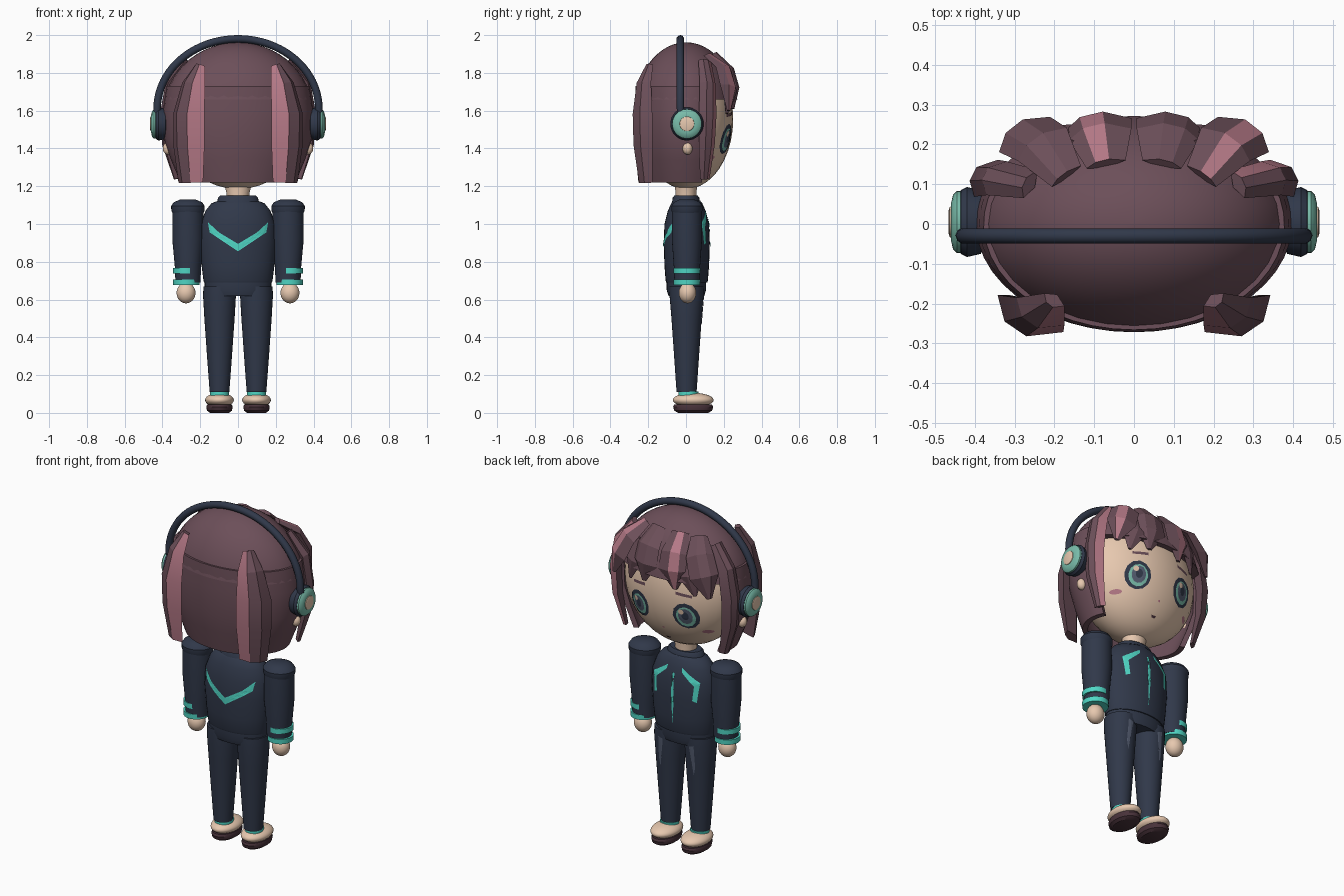
import bpy, bmesh, math
from mathutils import Vector

if "Cube" in bpy.data.objects:
    bpy.data.objects.remove(bpy.data.objects["Cube"])


def material(name, rgb):
    m = bpy.data.materials.new(name)
    m.use_nodes = True
    m.diffuse_color = (*rgb, 1)
    m.node_tree.nodes["Principled BSDF"].inputs["Base Color"].default_value = (*rgb, 1)
    return m


PLUM = material("plum hair", (0.15, 0.078, 0.10))
PINK = material("pink streak", (0.46, 0.19, 0.24))
SKIN = material("skin", (0.80, 0.58, 0.43))
NAVY = material("navy cloth", (0.030, 0.040, 0.068))
TEAL = material("bright teal", (0.08, 0.68, 0.56))
MINT = material("mint", (0.19, 0.50, 0.40))
SLATE = material("slate", (0.09, 0.11, 0.165))
SOLE = material("dark sole", (0.065, 0.032, 0.042))


def finish(name, bm, mats, angle=35, recalc=True):
    if recalc:
        bmesh.ops.recalc_face_normals(bm, faces=bm.faces)
    me = bpy.data.meshes.new(name)
    bm.to_mesh(me)
    bm.free()
    ob = bpy.data.objects.new(name, me)
    bpy.context.collection.objects.link(ob)
    for m in mats:
        me.materials.append(m)
    if angle:
        bpy.ops.object.select_all(action="DESELECT")
        ob.select_set(True)
        bpy.context.view_layer.objects.active = ob
        bpy.ops.object.shade_smooth_by_angle(angle=math.radians(angle))
    return ob


def loft(name, rings, mats, closed=True, caps=True, angle=35, stripe=None):
    """Skin a list of point rings; column 'stripe' gets the second material."""
    bm = bmesh.new()
    rows = [[bm.verts.new(p) for p in r] for r in rings]
    n = len(rows[0])
    for a, b in zip(rows, rows[1:]):
        for i in range(n if closed else n - 1):
            j = (i + 1) % n
            f = bm.faces.new((a[i], a[j], b[j], b[i]))
            f.material_index = int(i == stripe)
    if caps:
        bm.faces.new(rows[0])
        bm.faces.new(rows[-1])
    return finish(name, bm, mats, angle)


def ellipse(z, rx, ry, cx=0, cy=0, n=32):
    return [(cx + rx * math.cos(2 * math.pi * i / n), cy + ry * math.sin(2 * math.pi * i / n), z)
            for i in range(n)]


def stack(name, rows, mat, cx=0, cy=0, angle=35):
    return loft(name, [ellipse(z, rx, ry, cx, cy) for z, rx, ry in rows], [mat], angle=angle)


def ball(name, c, r, mat):
    bm = bmesh.new()
    bmesh.ops.create_uvsphere(bm, u_segments=32, v_segments=20, radius=1)
    for v in bm.verts:
        v.co = Vector([c[k] + r[k] * v.co[k] for k in range(3)])
    return finish(name, bm, [mat], 60)


def disc(name, s, y, z, rows, mat):
    """Turned part whose axis runs along x; rows are (x, radius)."""
    return loft(name, [[(s * x, y + r * math.cos(t * math.pi / 16), z + r * math.sin(t * math.pi / 16))
                        for t in range(32)] for x, r in rows], [mat])


def lock(name, s, path, stripe=None):
    """Faceted hair lock; path rows are (x, y, z, half width, half depth)."""
    pts = [Vector(p[:3]) for p in path]
    rings = []
    for i, p in enumerate(path):
        t = (pts[min(i + 1, len(pts) - 1)] - pts[max(i - 1, 0)]).normalized()
        n = Vector((p[0] / 0.16, p[1] / 0.078, max(0, p[2] - 1.58) / 0.145))
        n = (n - t * n.dot(t)).normalized()
        w = t.cross(n)
        ring = [pts[i] + w * a * p[3] + n * b * p[4]
                for a, b in ((-1, 0), (-.2, 1), (.5, .9), (1, 0), (0, -.8))]
        rings.append([(s * q.x, q.y, q.z) for q in ring])
    return loft(name, rings, [PLUM, PINK], angle=20, stripe=stripe)


def decal(name, polys, target, side, mat, lift=0.003):
    """Thin painted plate: outlines in (x, z) pressed on to the target along y."""
    bm = bmesh.new()
    for poly in polys:
        bm.faces.new([bm.verts.new((x, 0, z)) for x, z in poly])
    bmesh.ops.triangulate(bm, faces=bm.faces)
    for _ in range(2):
        bmesh.ops.subdivide_edges(bm, edges=bm.edges, cuts=1, use_grid_fill=True)
    bmesh.ops.triangulate(bm, faces=bm.faces)
    for v in bm.verts:
        hit, loc, nor, _ = target.ray_cast(Vector((v.co.x, side, v.co.z)), Vector((0, -side, 0)))
        v.co.y = (loc.y if hit else 0) + side * lift
    bm.normal_update()
    bmesh.ops.reverse_faces(bm, faces=[f for f in bm.faces if f.normal.y * side < 0])
    return finish(name, bm, [mat], 0, recalc=False)


def oval(cx, cz, rx, rz, n=12):
    return [(cx + rx * math.cos(2 * math.pi * i / n), cz + rz * math.sin(2 * math.pi * i / n)) for i in range(n)]


# Head, neck and hair cap
head = ball("head", (0, 0, 1.555), (0.36, 0.25, 0.37), SKIN)
stack("neck", [(1.10, .06, .055), (1.16, .06, .055), (1.22, .075, .06)], SKIN)
cap = []
for i in range(13):
    a = math.radians(12 + 77 * i / 12)
    cap.append((1.58 + .382 * math.sin(a), .398 * math.cos(a), .278 * math.cos(a)))
stack("hair_cap", cap, PLUM, angle=50)

# Back hair, open at the face
shell = []
for z, a, b in ((1.73, .378, .266), (1.6, .397, .272), (1.45, .392, .268), (1.34, .355, .25), (1.22, .305, .225)):
    outer = [math.radians(-112 + 224 * i / 28) for i in range(29)]
    shell.append([(a * math.sin(t), -b * math.cos(t), z) for t in outer]
                 + [((a - .03) * math.sin(t), -(b - .03) * math.cos(t), z) for t in reversed(outer)])
loft("back_hair", shell, [PLUM], angle=40)

for s, side in ((1, "left"), (-1, "right")):
    # Hair locks
    lock("back_lock_" + side, -s, [(-.20, -.19, 1.84, .03, .02), (-.235, -.22, 1.74, .07, .04),
         (-.26, -.225, 1.58, .095, .055), (-.26, -.225, 1.42, .095, .05), (-.25, -.215, 1.22, .075, .03)], 0)
    lock("side_lock_" + side, s, [(.26, .10, 1.86, .04, .02), (.345, .115, 1.74, .05, .035),
         (.372, .115, 1.58, .055, .035), (.365, .11, 1.42, .05, .03), (.32, .10, 1.24, .03, .015)],
         0 if s > 0 else None)
    lock("outer_fringe_" + side, s, [(.17, .12, 1.89, .045, .015), (.23, .20, 1.82, .075, .03),
         (.275, .225, 1.72, .08, .035), (.31, .225, 1.60, .015, .01)], 1 if s > 0 else None)
    lock("inner_fringe_" + side, s, [(.07, .15, 1.90, .05, .015), (.085, .225, 1.81, .08, .03),
         (.09, .25, 1.72, .085, .03), (.10, .245, 1.61, .015, .01)], 1 if s < 0 else None)
    lock("under_fringe_" + side, s, [(.17, .19, 1.82, .06, .015), (.185, .225, 1.70, .07, .02),
         (.21, .215, 1.585, .01, .008)])

    # Headphone cup and ear lobe
    disc("ear_pad_" + side, s, .005, 1.53, [(.375, .06), (.385, .08), (.42, .088), (.435, .08), (.44, .06)], NAVY)
    disc("ear_cup_" + side, s, .005, 1.53, [(.43, .078), (.445, .078), (.455, .068), (.46, .045)], MINT)
    disc("ear_button_" + side, s, .005, 1.53, [(.455, .04), (.463, .038), (.466, .028)], SKIN)
    ball("ear_lobe_" + side, (s * .37, .008, 1.40), (.028, .026, .033), SKIN)

    # Eye, brow and cheek
    for part, rx, rz, dx, dz, mat, lift in (("outline", .072, .080, 0, 0, NAVY, .003),
            ("iris", .053, .062, 0, -.004, MINT, .005), ("iris_core", .039, .048, 0, 0, SLATE, .007),
            ("pupil", .019, .026, 0, .004, NAVY, .009), ("glint", .015, .015, .02, .028, SKIN, .0095)):
        decal(f"eye_{part}_{side}", [oval(s * .15 + dx, 1.45 + dz, rx, rz)], head, 1, mat, lift)
    decal("brow_" + side, [[(s * .10, 1.575), (s * .19, 1.565), (s * .19, 1.58), (s * .10, 1.592)]], head, 1, PLUM)
    decal("cheek_" + side, [oval(s * .235, 1.35, .025, .013)], head, 1, PINK)

    # Sleeve, shoulder cap, cuff and hand
    x = s * .265
    stack("sleeve_" + side, [(.69, .066, .066), (.78, .07, .07), (.92, .083, .08), (1.07, .082, .08)], NAVY, x, .005)
    stack("shoulder_" + side, [(1.05, .078, .074), (1.07, .088, .082), (1.095, .089, .083), (1.115, .075, .07),
                               (1.13, .04, .038)], NAVY, x, .005)
    for k, z in enumerate((.678, .738)):
        stack(f"cuff_band_{k}_{side}", [(z, .07, .07), (z + .029, .071, .071)], TEAL, s * .273, .005)
    ball("hand_" + side, (s * .275, .008, .635), (.05, .046, .055), SKIN)

    # Leg, ankle band and shoe
    x = s * .098
    leg = stack("leg_" + side, [(.11, .052, .053), (.3, .066, .066), (.5, .08, .08), (.62, .087, .09),
                                (.67, .085, .09)], NAVY, x, .003)
    decal("leg_stripe_" + side, [[(s * .085, .62), (s * .115, .63), (s * .118, .50), (s * .108, .45), (s * .10, .52)]],
          leg, 1, SLATE)
    stack("ankle_" + side, [(.08, .05, .053), (.112, .05, .053)], TEAL, x, .012)
    ball("shoe_" + side, (x, .038, .068), (.076, .108, .038), SKIN)
    stack("sole_" + side, [(.0, .05, .08), (.012, .066, .10), (.032, .07, .106), (.044, .066, .10)], SOLE, x, .038)

# Headphone band
path = [Vector((.428 * math.cos(a), -.03, 1.61 + .37 * math.sin(a)))
        for a in [math.pi * i / 40 for i in range(41)]]
path = [Vector((.428, -.02, 1.55))] + path + [Vector((-.428, -.02, 1.55))]
curve = []
for i, p in enumerate(path):
    t = (path[min(i + 1, 42)] - path[max(i - 1, 0)]).normalized()
    n = t.cross(Vector((0, 1, 0))).normalized()
    curve.append([p + .02 * (n * math.cos(k * math.pi / 5) + Vector((0, 1, 0)) * math.sin(k * math.pi / 5))
                  for k in range(10)])
loft("headphone_band", curve, [NAVY], angle=50)

# Nose and mouth
decal("nose", [oval(0, 1.345, .007, .006, 6)], head, 1, PINK)
decal("mouth", [[(-.016, 1.275), (.016, 1.275), (.010, 1.264), (-.010, 1.264)]], head, 1, SOLE)

# Jacket, collar and hips
torso = stack("jacket", [(.69, .18, .108), (.70, .183, .112), (.78, .193, .118), (.90, .203, .122), (1.0, .198, .118),
                         (1.07, .172, .10), (1.11, .14, .082), (1.125, .10, .07)], NAVY, cy=.004, angle=50)
stack("hips", [(.62, .165, .095), (.65, .177, .104), (.70, .177, .104)], NAVY, cy=.002)
stack("collar", [(1.09, .118, .078), (1.14, .105, .07), (1.15, .095, .062)], NAVY)

# Jacket trim
decal("chevron", [[(s * .16, 1.01), (s * .15, .955), (0, .855), (0, .895), (s * .10, .955)] for s in (1, -1)],
      torso, -1, TEAL)
decal("centre_line", [[(-.006, 1.04), (.006, 1.04), (.009, .90), (0, .74), (-.009, .90)]], torso, 1, TEAL)
for s, side in ((1, "left"), (-1, "right")):
    decal("chest_hook_" + side, [[(s * .045, 1.075), (s * .05, 1.05), (s * .122, .985), (s * .15, 1.005)],
          [(s * .15, 1.005), (s * .122, .985), (s * .115, .90), (s * .138, .89)]], torso, 1, TEAL)
